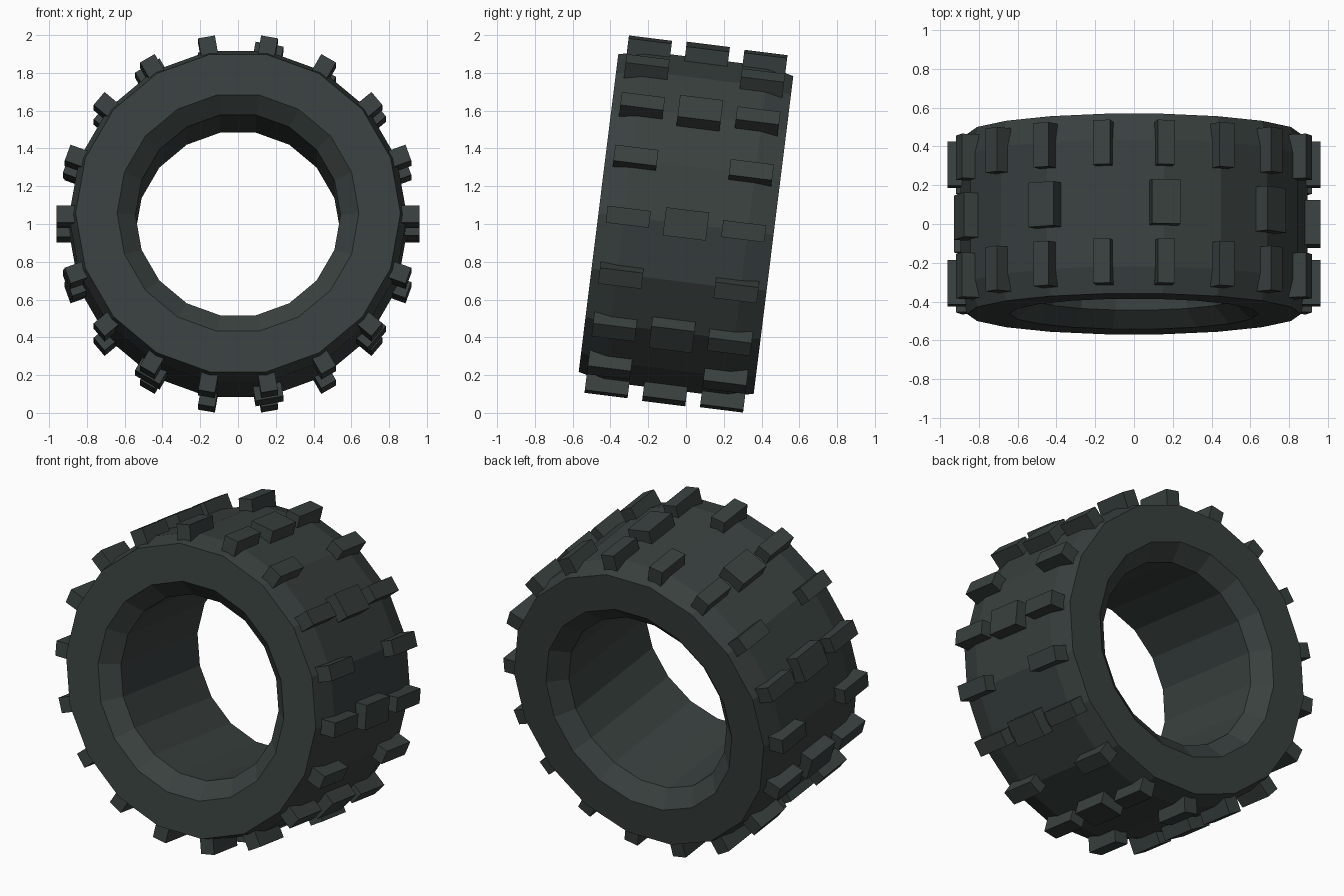
import bpy
import bmesh
import math
from mathutils import Matrix

cube = bpy.data.objects.get("Cube")
if cube:
    bpy.data.objects.remove(cube, do_unlink=True)

SIDES = 18
TILT = Matrix.Translation((0, 0, 1)) @ Matrix.Rotation(math.radians(-7.1), 4, 'X')

rubber = bpy.data.materials.new("dark_rubber")
rubber.use_nodes = True
colour = (0.04, 0.052, 0.049, 1)
rubber.diffuse_color = colour
bsdf = rubber.node_tree.nodes["Principled BSDF"]
bsdf.inputs["Base Color"].default_value = colour
bsdf.inputs["Roughness"].default_value = 0.9


def finish(name, bm):
    """Tilt the part into place and link it as an object."""
    bmesh.ops.recalc_face_normals(bm, faces=bm.faces)
    bm.transform(TILT)
    mesh = bpy.data.meshes.new(name)
    bm.to_mesh(mesh)
    bm.free()
    mesh.materials.append(rubber)
    bpy.context.collection.objects.link(bpy.data.objects.new(name, mesh))


# Tyre carcass: half profile (radius, offset), mirrored and lathed around y
half = [(0.543, 0.38), (0.64, 0.467), (0.86, 0.467), (0.895, 0.33)]
profile = half + [(r, -y) for r, y in reversed(half)]
bm = bmesh.new()
rings = []
for i in range(SIDES):
    a = 2 * math.pi * i / SIDES
    rings.append([bm.verts.new((r * math.cos(a), y, r * math.sin(a))) for r, y in profile])
for i, ring in enumerate(rings):
    following = rings[(i + 1) % SIDES]
    for j in range(len(profile)):
        k = (j + 1) % len(profile)
        bm.faces.new((ring[j], ring[k], following[k], following[j]))
finish("tyre_carcass", bm)


def tread_row(name, offset, count, width, length=0.23, inner=0.82, outer=0.96):
    """Ring of tread blocks sitting on the corners of the carcass."""
    bm = bmesh.new()
    for i in range(count):
        angle = math.radians(10) + 2 * math.pi * i / count
        place = (Matrix.Rotation(angle, 4, 'Y')
                 @ Matrix.Translation((0, offset, (inner + outer) / 2))
                 @ Matrix.Diagonal((width, length, outer - inner, 1)))
        bmesh.ops.create_cube(bm, size=1, matrix=place)
    finish(name, bm)


# Shoulder blocks on every corner, wider centre blocks on every other one
tread_row("front_tread_blocks", -0.308, SIDES, 0.09)
tread_row("back_tread_blocks", 0.308, SIDES, 0.09)
tread_row("centre_tread_blocks", 0, SIDES // 2, 0.15)
